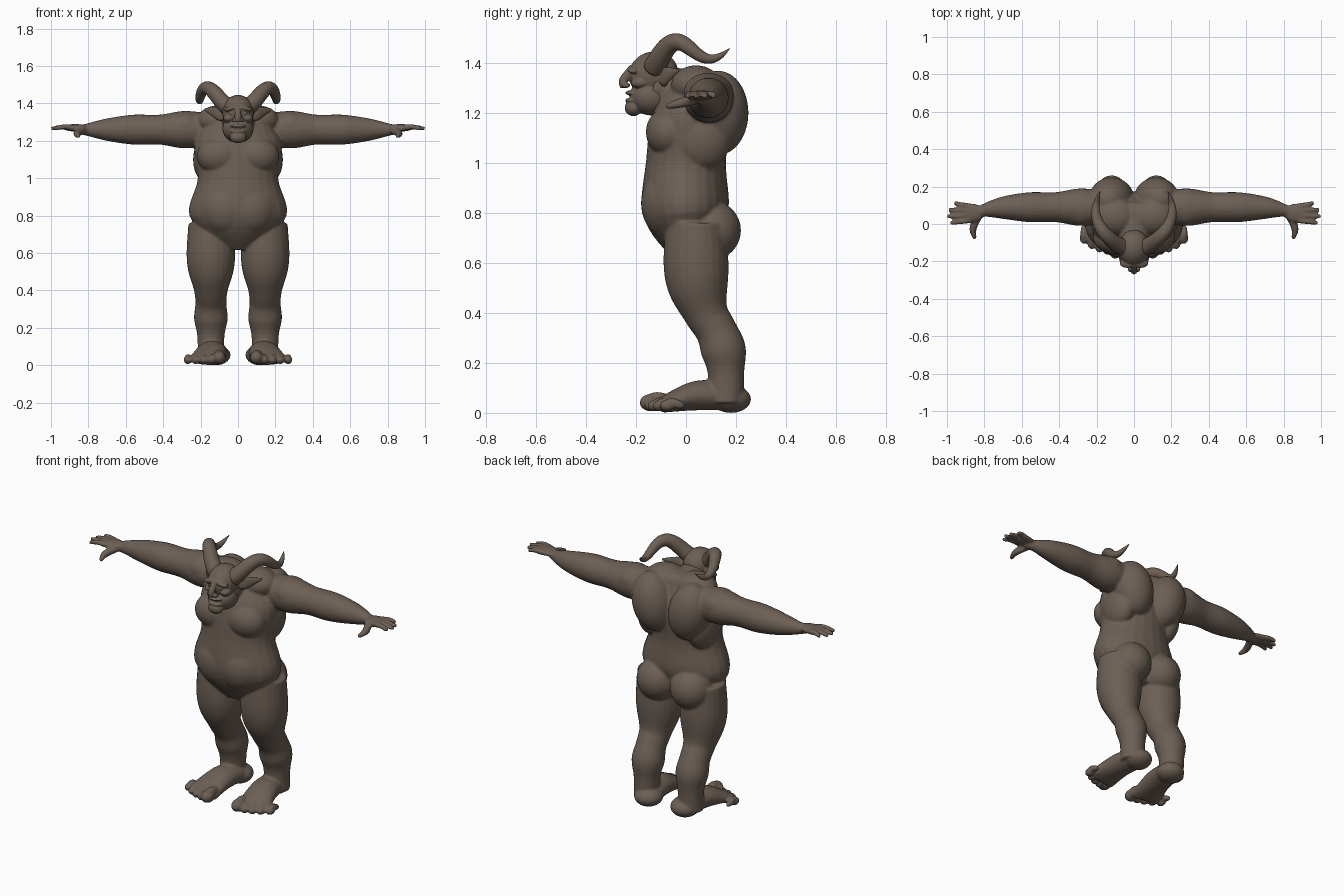
import bpy, bmesh, math
from mathutils import Vector, Matrix

cube = bpy.data.objects.get("Cube")
if cube:
    bpy.data.objects.remove(cube, do_unlink=True)

RIGHTWARD, BACKWARD, UPWARD = Matrix.Identity(3)
BROWN = (0.15, 0.115, 0.09, 1)
skin = bpy.data.materials.new("brown skin")
skin.use_nodes = True
skin.diffuse_color = BROWN
shader = next(node for node in skin.node_tree.nodes if node.type == "BSDF_PRINCIPLED")
shader.inputs["Base Color"].default_value = BROWN


def ball(bm, center, radii, tilt=0, axis="X"):
    """Ellipsoid, tilted by some degrees around one axis."""
    place = Matrix.Translation(center) @ Matrix.Rotation(math.radians(tilt), 4, axis)
    bmesh.ops.create_uvsphere(bm, u_segments=32, v_segments=20, radius=1,
                              matrix=place @ Matrix.Diagonal((*radii, 1)))


def spline(rows, steps):
    """Smooth curve through rows of numbers, with tangents from the neighbours."""
    rows = [Vector(row) for row in rows]
    padded = [rows[0], *rows, rows[-1]]
    curve = []
    for before, start, end, after in zip(padded, padded[1:], padded[2:], padded[3:]):
        leave, arrive = (end - before) / 2, (after - start) / 2
        for step in range(steps):
            t = step / steps
            ease = t * t * (3 - 2 * t)
            curve.append(start.lerp(end, ease) + leave * t * (1 - t) ** 2
                         - arrive * t * t * (1 - t))
    return curve + [rows[-1]]


def limb(bm, rows, ref=UPWARD, steps=6, sides=24):
    """Loft of oval rings: centre, half width along ref, optional half depth."""
    rows = spline(rows, steps)
    centers = [Vector(row[:3]) for row in rows]
    rings = []
    for i, (center, row) in enumerate(zip(centers, rows)):
        ahead = centers[min(i + 1, len(centers) - 1)]
        behind = centers[max(i - 1, 0)]
        tangent = (ahead - behind).normalized()
        across = (ref - tangent * ref.dot(tangent)).normalized()
        depth = tangent.cross(across)
        angles = [math.tau * k / sides for k in range(sides)]
        rings.append([bm.verts.new(center + across * math.cos(angle) * row[3]
                                   + depth * math.sin(angle) * row[-1]) for angle in angles])
    for lower, upper in zip(rings, rings[1:]):
        for k in range(sides):
            bm.faces.new((lower[k - 1], lower[k], upper[k], upper[k - 1]))
    bm.faces.new(reversed(rings[0]))
    bm.faces.new(rings[-1])


def finish(name, bm):
    bmesh.ops.recalc_face_normals(bm, faces=bm.faces)
    for face in bm.faces:
        face.smooth = True
    mesh = bpy.data.meshes.new(name)
    bm.to_mesh(mesh)
    bm.free()
    mesh.materials.append(skin)
    obj = bpy.data.objects.new(name, mesh)
    bpy.context.collection.objects.link(obj)
    return obj


def sculpt(obj, voxel, iterations):
    """Mirror the left half, fuse the overlapping masses and relax the joins."""
    mirror = obj.modifiers.new("mirror", "MIRROR")
    mirror.use_mirror_merge = False
    fuse = obj.modifiers.new("fuse", "REMESH")
    fuse.mode = "VOXEL"
    fuse.voxel_size = voxel
    fuse.use_smooth_shade = True
    relax = obj.modifiers.new("relax", "SMOOTH")
    relax.factor = 0.5
    relax.iterations = iterations


body = bmesh.new()

# Torso
limb(body, [(0, .03, .63, .1, .08), (0, 0, .8, .26, .17), (0, 0, 1, .215, .16),
            (0, .02, 1.2, .23, .15), (0, .04, 1.36, .1, .07)], RIGHTWARD)
# Chest, belly and buttock
ball(body, (.1, -.07, 1.12), (.12, .09, .1), 10)
ball(body, (.06, -.06, .84), (.15, .12, .15))
ball(body, (.11, .1, .73), (.12, .12, .12))
# Shoulder blade, neck muscle and flank
ball(body, (.12, .13, 1.2), (.12, .12, .17), 12, "Y")
ball(body, (.1, .04, 1.31), (.12, .1, .08))
ball(body, (.16, .06, 1.1), (.08, .12, .13))
# Neck
limb(body, [(0, .06, 1.27, .1), (0, -.13, 1.31, .08)])

# Arm along a straight line, swelling at shoulder, upper arm and forearm
arm = [(.1, .08), (.28, .1), (.42, .08), (.56, .08), (.7, .06), (.8, .035), (.86, .02)]
limb(body, [(x, .09 - x ** 12 / 4, 1.26, radius) for x, radius in arm])
ball(body, (.28, .09, 1.28), (.1, .1, .08))
# Palm, fingers and thumb
ball(body, (.87, .06, 1.27), (.07, .05, .02))
for i in range(4):
    root, tip = .02 + i * .025, .005 + i * .036
    reach = 1 - .012 * (i - 1.2) ** 2
    limb(body, [(.88, root, 1.27, .016), (.93, (root + tip) / 2, 1.275, .014),
                (reach, tip, 1.265, .01)])
limb(body, [(.82, .06, 1.26, .02), (.86, -.02, 1.24, .02), (.85, -.08, 1.225, .01)])

# Leg from hip to ankle, with knee and calf
leg = [(.04, .76, .12), (.04, .6, .13), (.05, .5, .12), (.08, .4, .09),
       (.12, .33, .083), (.15, .25, .09), (.16, .16, .073), (.16, .04, .07)]
limb(body, [(.145, y, z, radius) for y, z, radius in leg], RIGHTWARD)
ball(body, (.145, .06, .4), (.06, .06, .05))
# Foot and heel
limb(body, [(.12, .2, .06, .07, .05), (.14, .05, .07, .08, .06), (.165, -.1, .03, .1, .03)],
     RIGHTWARD)
ball(body, (.12, .18, .055), (.08, .08, .055))
# Toes fanned outward, each with a knuckle
for i in range(5):
    radius = .023 if i else .035
    x, y = .1 + i * .042, .004 * i * i - .14
    ball(body, (x, y, radius + .006), (radius, radius * 1.3, radius))
    ball(body, (x, y + radius * 1.5, radius + .015), (radius * .8, radius * 1.8, radius * .8), -20)
sculpt(finish("body", body), .007, 4)

head = bmesh.new()
# Skull, jaw and chin
ball(head, (0, -.13, 1.355), (.085, .1, .09), 15)
ball(head, (0, -.14, 1.265), (.083, .085, .075))
ball(head, (0, -.21, 1.22), (.045, .035, .033))
# Brow, cheek and eye
ball(head, (.036, -.21, 1.375), (.042, .025, .014), 16, "Y")
ball(head, (.05, -.185, 1.32), (.03, .036, .022))
ball(head, (.034, -.21, 1.347), (.016, .014, .011))
# Hooked nose and nostril
limb(head, [(0, -.215, 1.38, .014), (0, -.25, 1.33, .018), (0, -.25, 1.3, .012)], RIGHTWARD)
ball(head, (.02, -.24, 1.31), (.014, .017, .011))
# Lips
for z in (1.25, 1.28):
    ball(head, (0, -.215, z), (.043, .028, .011))
# Pointed ear
limb(head, [(.07, -.09, 1.33, .03, .02), (.11, -.08, 1.35, .035, .013),
            (.18, -.03, 1.37, .005)[:4] + (.005,)])
sculpt(finish("head", head), .004, 3)

# Horns sweeping up, outward and back to a raised tip
for name, side in (("left_horn", 1), ("right_horn", -1)):
    horn = bmesh.new()
    path = []
    for i in range(13):
        t = i / 12
        path.append((side * (.055 + .15 * math.sin(2.15 * t)), .3 * t ** 1.3 - .125,
                     1.42 + .05 * t + .045 * math.sin(7 * t - 1),
                     .045 * (1 - t) ** .6 + .001))
    limb(horn, path, steps=3)
    finish(name, horn)
